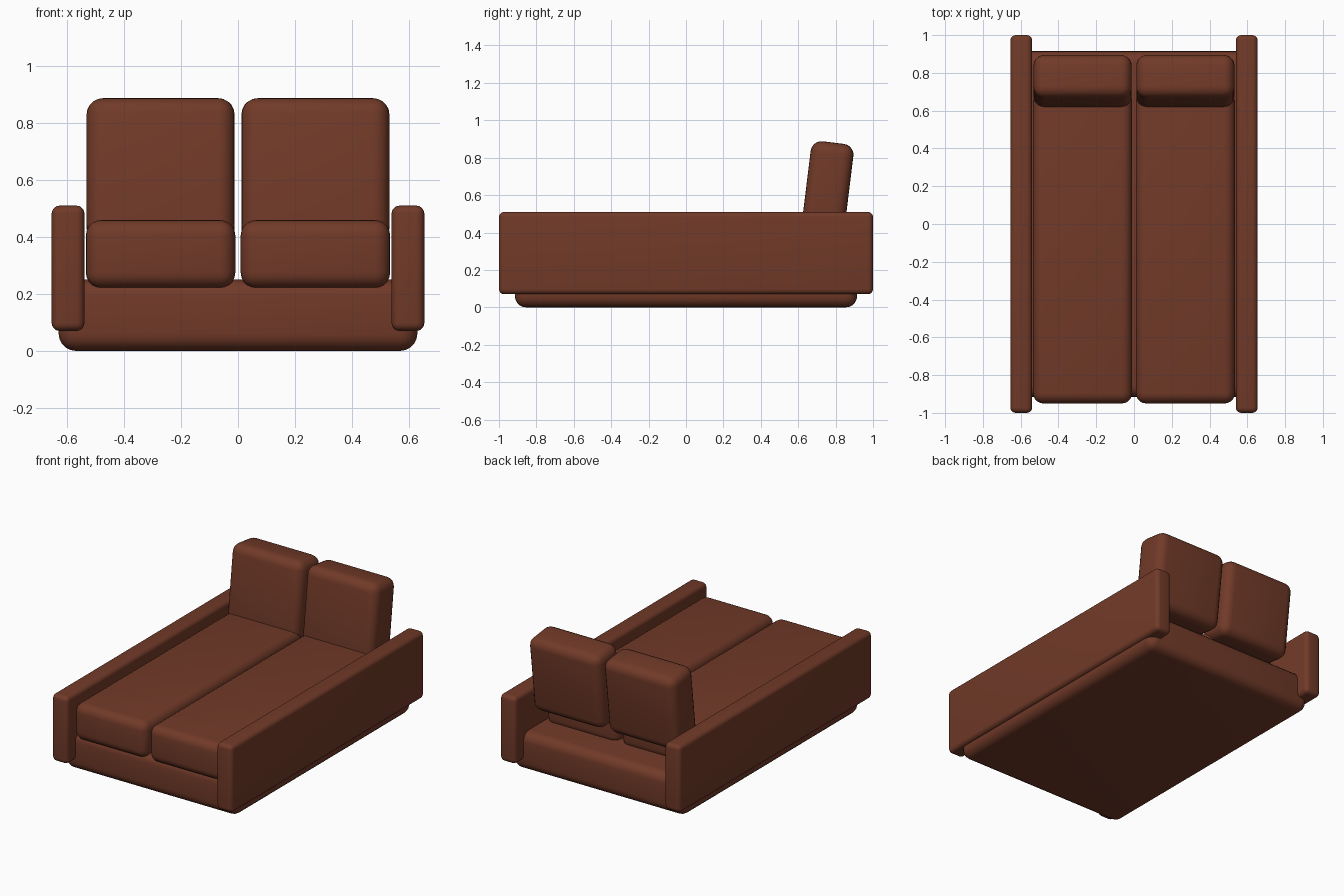
import bpy
from math import radians

if "Cube" in bpy.data.objects:
    bpy.data.objects.remove(bpy.data.objects["Cube"], do_unlink=True)

# One brown upholstery colour
brown = bpy.data.materials.new("brown_upholstery")
brown.use_nodes = True
colour = (0.165, 0.042, 0.021, 1)
brown.diffuse_color = colour
bsdf = next(n for n in brown.node_tree.nodes if n.type == "BSDF_PRINCIPLED")
bsdf.inputs["Base Color"].default_value = colour


def padded_box(name, centre, size, radius, tilt=0):
    """Box with softly rounded edges, optionally leaning backwards."""
    bpy.ops.mesh.primitive_cube_add(size=1, location=centre)
    box = bpy.context.object
    box.name = name
    box.scale = size
    bpy.ops.object.transform_apply(location=False, rotation=False, scale=True)
    box.rotation_euler.x = radians(tilt)
    box.data.materials.append(brown)
    bevel = box.modifiers.new("rounding", "BEVEL")
    bevel.width = radius
    bevel.segments = 5
    bpy.ops.object.modifier_apply(modifier=bevel.name)
    bpy.ops.object.shade_smooth_by_angle(angle=radians(35))
    return box


# Low plinth under the cushions
padded_box("base", (0, 0, 0.125), (1.26, 1.83, 0.25), 0.06)

# Mirrored arms, seats and backs
for side, s in (("left", 1), ("right", -1)):
    padded_box(side + "_arm", (s * 0.597, 0, 0.29), (0.115, 2, 0.44), 0.028)
    padded_box(side + "_seat_cushion", (s * 0.272, -0.125, 0.34),
               (0.525, 1.65, 0.24), 0.055)
    padded_box(side + "_back_cushion", (s * 0.272, 0.757, 0.63),
               (0.52, 0.23, 0.505), 0.058, -7)
